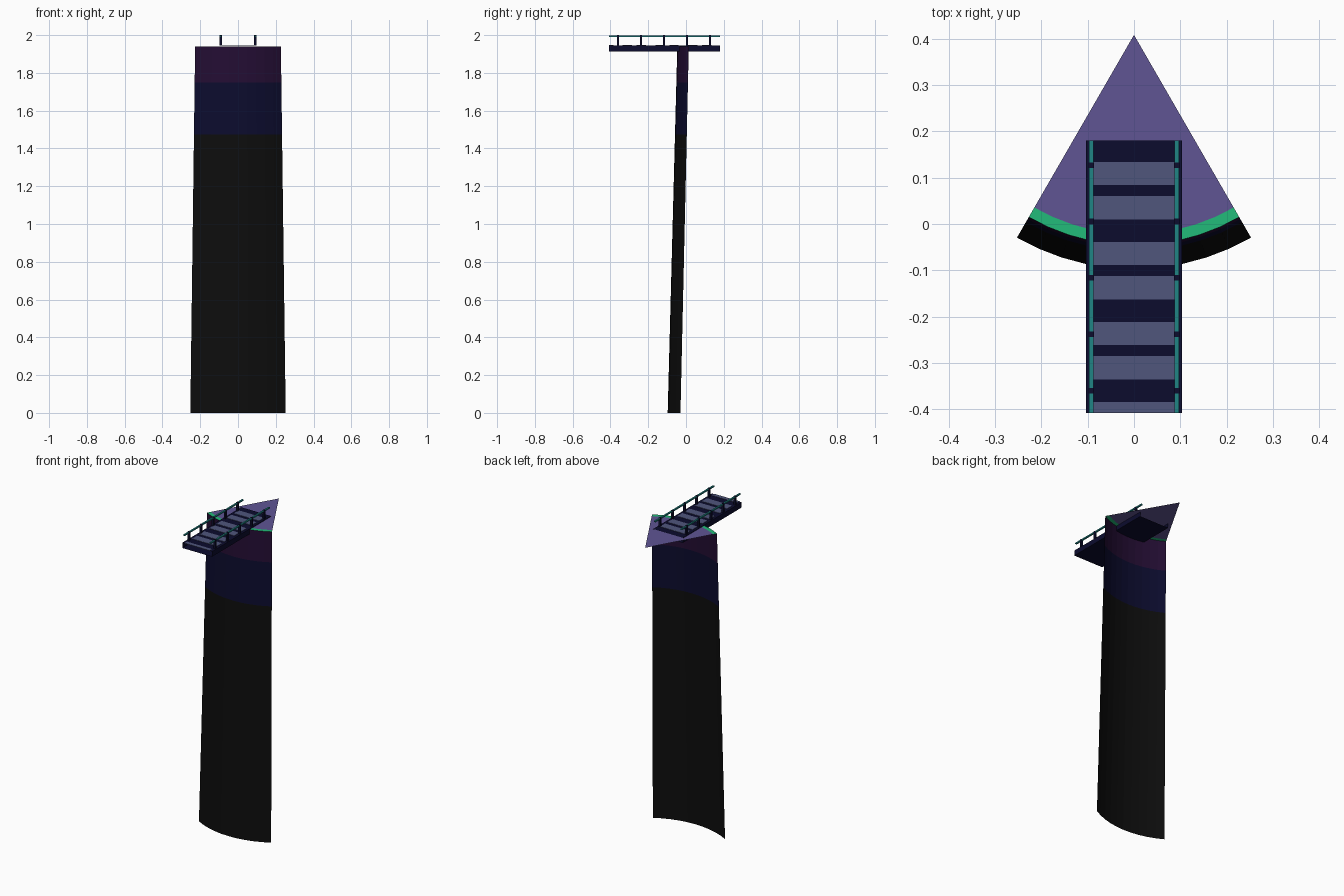
import bpy
import bmesh
from math import sin, cos, radians

cube = bpy.data.objects.get("Cube")
if cube:
    bpy.data.objects.remove(cube, do_unlink=True)


def material(name, r, g, b):
    m = bpy.data.materials.new(name)
    m.use_nodes = True
    m.diffuse_color = (r, g, b, 1)
    bsdf = m.node_tree.nodes["Principled BSDF"]
    bsdf.inputs["Base Color"].default_value = (r, g, b, 1)
    bsdf.inputs["Roughness"].default_value = 0.9
    return m


BLACK = material("black", 0.004, 0.004, 0.004)
NAVY = material("dark navy", 0.0035, 0.0035, 0.027)
PLUM = material("dark plum", 0.017, 0.004, 0.033)
VIOLET = material("violet", 0.115, 0.091, 0.296)
GREEN = material("green", 0.016, 0.497, 0.195)
SLATE = material("slate blue", 0.08, 0.093, 0.202)
TEAL = material("teal", 0.014, 0.235, 0.235)

APEX_Y = 0.408
SEGMENTS = 10
TOP_Z = 1.941
DECK_Z = 1.945
FRONT, BACK = -0.408, 0.18


def finish(name, bm, *mats):
    mesh = bpy.data.meshes.new(name)
    bm.to_mesh(mesh)
    bm.free()
    for m in mats:
        mesh.materials.append(m)
    obj = bpy.data.objects.new(name, mesh)
    bpy.context.collection.objects.link(obj)
    return obj


def arc(bm, radius, z):
    """Row of vertices along the sixty degree front arc."""
    angles = [radians(-30 + 60 * i / SEGMENTS) for i in range(SEGMENTS + 1)]
    return [bm.verts.new((radius * sin(a), APEX_Y - radius * cos(a), z)) for a in angles]


def bridge(bm, low, high, index=0):
    for i in range(len(low) - 1):
        face = bm.faces.new((low[i], low[i + 1], high[i + 1], high[i]))
        face.material_index = index


def add_box(bm, x, y, z):
    """Box from (min, max) ranges; returns its faces."""
    verts = bmesh.ops.create_cube(bm, size=1)["verts"]
    for v in verts:
        v.co = [r[0] if c < 0 else r[1] for c, r in zip(v.co, (x, y, z))]
    return {f for v in verts for f in v.link_faces}


# Curved wall leaning inwards, with three colour bands
bm = bmesh.new()
rows = []
for z in (0, 1.475, 1.75, TOP_Z):
    rows.append(arc(bm, 0.505 - 0.051 * z / TOP_Z, z))
for i in range(3):
    bridge(bm, rows[i], rows[i + 1], i)
finish("curved_wall", bm, BLACK, NAVY, PLUM)

# Roof sector and its rim
bm = bmesh.new()
edge = arc(bm, 0.43, TOP_Z)
apex = bm.verts.new((0, APEX_Y, TOP_Z))
for a, b in zip(edge, edge[1:]):
    bm.faces.new((a, b, apex))
finish("roof_sector", bm, VIOLET)

bm = bmesh.new()
bridge(bm, arc(bm, 0.454, TOP_Z), arc(bm, 0.43, TOP_Z))
finish("roof_rim", bm, GREEN)

# Walkway slab, open at both ends
bm = bmesh.new()
faces = add_box(bm, (-0.104, 0.104), (FRONT, BACK), (1.912, DECK_Z))
bm.normal_update()
ends = [f for f in faces if abs(f.normal.y) > 0.5]
bmesh.ops.delete(bm, geom=ends, context="FACES_ONLY")
finish("walkway_slab", bm, NAVY)

# Pale planks, laid in uneven pairs
bm = bmesh.new()
for pair in range(4):
    for offset in (0.109, 0.035):
        mid = offset - 0.1725 * pair
        start, end = max(mid - 0.025, FRONT), mid + 0.025
        if end > FRONT:
            add_box(bm, (-0.088, 0.088), (start, end), (DECK_Z - 0.001, DECK_Z + 0.002))
finish("walkway_planks", bm, SLATE)

# Handrails and posts on both sides
for side, x in (("left", 0.092), ("right", -0.092)):
    bm = bmesh.new()
    add_box(bm, (x - 0.005, x + 0.005), (FRONT, BACK), (1.991, 1.999))
    finish(side + "_handrail", bm, TEAL)
    bm = bmesh.new()
    for i in range(5):
        y = -0.36 + 0.1218 * i
        add_box(bm, (x - 0.006, x + 0.006), (y - 0.006, y + 0.006), (DECK_Z, 2.0))
    finish(side + "_posts", bm, NAVY)
